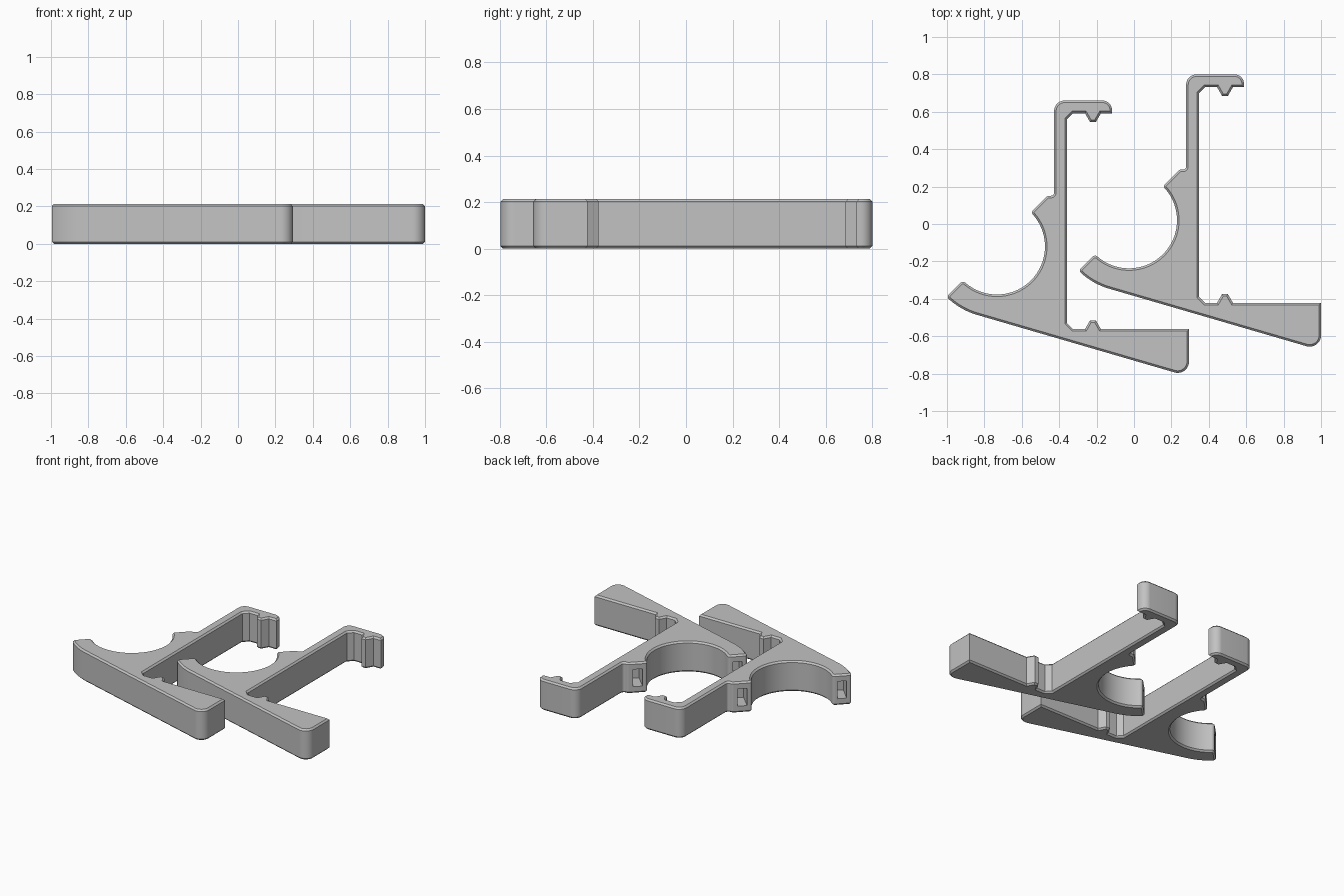
import bpy, bmesh, math
from mathutils import Vector
from mathutils.geometry import tessellate_polygon

if "Cube" in bpy.data.objects:
    bpy.data.objects.remove(bpy.data.objects["Cube"])

HEIGHT = 0.213
EDGE = 0.011                       # chamfer of upper and lower rims
CX, CY = -0.733, -0.12             # centre of the round cradle
R_IN, R_OUT = 0.257, 0.381

grey = bpy.data.materials.new("light grey plastic")
grey.diffuse_color = (0.54, 0.54, 0.54, 1)
grey.use_nodes = True
grey.node_tree.nodes["Principled BSDF"].inputs["Base Color"].default_value = grey.diffuse_color


def on_circle(r, deg):
    a = math.radians(deg)
    return (CX + r * math.cos(a), CY + r * math.sin(a))


def arc(r, a0, a1, n):
    return [(*on_circle(r, a0 + (a1 - a0) * i / n), 0) for i in range(n + 1)]


def rounded(points):
    """Closed outline from (x, y, corner radius) points."""
    out = []
    for i, (x, y, r) in enumerate(points):
        p = Vector((x, y))
        if r == 0:
            out.append(p)
            continue
        u = (Vector(points[i - 1][:2]) - p).normalized()
        v = (Vector(points[(i + 1) % len(points)][:2]) - p).normalized()
        half = u.angle(v) / 2
        centre = p + (u + v).normalized() * (r / math.sin(half))
        t = r / math.tan(half)
        a, b = p + u * t - centre, p + v * t - centre
        n = 8 if r > 0.03 else 5
        for k in range(n + 1):
            out.append(centre + a.lerp(b, k / n).normalized() * r)
    return out


def inset(pts, d):
    """Clockwise outline moved inwards by d with mitred corners."""
    out = []
    for i, p in enumerate(pts):
        u = (p - pts[i - 1]).normalized()
        v = (pts[(i + 1) % len(pts)] - p).normalized()
        n1, n2 = Vector((u.y, -u.x)), Vector((v.y, -v.x))
        out.append(p + (n1 + n2) * (d / (1 + n1.dot(n2))))
    return out


def tooth(y_base, y_tip, direction):
    pts = [(-0.262, y_base, 0), (-0.235, y_tip, 0), (-0.204, y_tip, 0), (-0.177, y_base, 0)]
    return pts[::direction]


def outline():
    pts = [(-0.427, 0.66, 0.055), (-0.118, 0.66, 0.05), (-0.118, 0.592, 0)]    # hook
    pts += tooth(0.592, 0.545, -1)
    pts += [(-0.326, 0.592, 0), (-0.358, 0.56, 0),                          # inner side of stem
            (-0.358, -0.53, 0), (-0.326, -0.562, 0)]
    pts += tooth(-0.562, -0.515, 1)
    pts += [(0.294, -0.562, 0), (0.294, -0.816, 0.06)]                      # foot
    pts += arc(R_OUT, 253, 229, 8)                                          # underside of arm
    pts += [(*on_circle(R_OUT, 225), 0.015), (*on_circle(R_IN, 225), 0.02)]
    pts += arc(R_IN, 231, 399, 44)                                          # round cradle
    pts += [(*on_circle(R_IN, 45), 0.016), (-0.462, 0.151, 0.02),           # upper lip
            (-0.427, 0.151, 0.016)]
    return rounded(pts)


def pocket(angle, offset):
    """Cutter for the slot in a cradle end face, which looks up and left."""
    x, y = on_circle((R_IN + R_OUT) / 2, angle)
    bpy.ops.mesh.primitive_cube_add(size=1, rotation=(0, 0, math.radians(45)),
                                    location=(x + offset[0], y + offset[1], HEIGHT / 2))
    cutter = bpy.context.object
    cutter.name = "slot_cutter"
    cutter.scale = (0.06, 0.25, 0.12)
    cutter.hide_render = True
    return cutter


def bracket(name, offset):
    full = outline()
    small = inset(full, EDGE)
    bm = bmesh.new()
    rings = [[bm.verts.new((p.x + offset[0], p.y + offset[1], z)) for p in ring]
             for ring, z in ((small, 0), (full, EDGE), (full, HEIGHT - EDGE), (small, HEIGHT))]
    n = len(full)
    # chamfers and walls
    for lower, upper in zip(rings, rings[1:]):
        for i in range(n):
            j = (i + 1) % n
            bm.faces.new((lower[i], lower[j], upper[j], upper[i]))
    # flat caps
    for tri in tessellate_polygon([[p.to_3d() for p in small]]):
        for ring in (rings[0], rings[-1]):
            bm.faces.new([ring[k] for k in tri])
    bmesh.ops.recalc_face_normals(bm, faces=bm.faces)
    mesh = bpy.data.meshes.new(name)
    bm.to_mesh(mesh)
    bm.free()
    obj = bpy.data.objects.new(name, mesh)
    bpy.context.collection.objects.link(obj)
    mesh.materials.append(grey)

    # slots in both cradle ends
    cutters = [pocket(a, offset) for a in (45, 225)]
    bpy.ops.object.select_all(action='DESELECT')
    bpy.context.view_layer.objects.active = obj
    obj.select_set(True)
    for c in cutters:
        mod = obj.modifiers.new("slot", 'BOOLEAN')
        mod.operation, mod.solver, mod.object = 'DIFFERENCE', 'EXACT', c
        bpy.ops.object.modifier_apply(modifier=mod.name)
    for c in cutters:
        bpy.data.objects.remove(c)
    bpy.ops.object.shade_smooth_by_angle(angle=math.radians(25))


bracket("left_bracket", (0, 0))
bracket("right_bracket", (0.706, 0.14))
